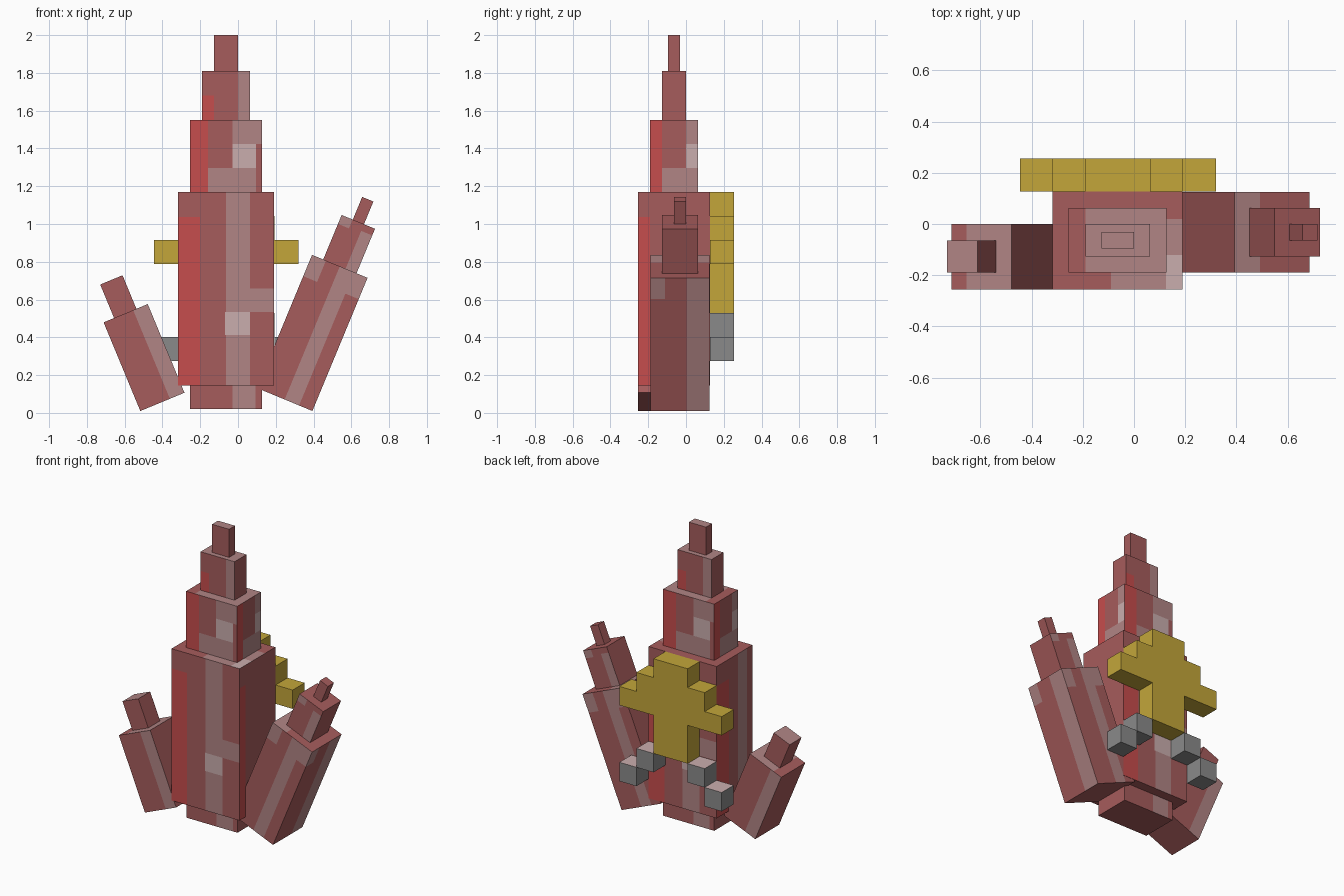
import bpy, bmesh, math
from mathutils import Vector

old = bpy.data.objects.get("Cube")
if old:
    bpy.data.objects.remove(old, do_unlink=True)


def linear(c):
    c /= 255
    return c / 12.92 if c < 0.04 else ((c + 0.055) / 1.055) ** 2.4


def material(name, *rgb):
    col = [linear(c) for c in rgb] + [1]
    m = bpy.data.materials.new(name)
    m.use_nodes = True
    m.diffuse_color = col
    m.node_tree.nodes["Principled BSDF"].inputs["Base Color"].default_value = col
    return m


ROSE = material("dusty_rose", 166, 92, 92)
RED = material("bright_red", 198, 77, 77)
PINK = material("greyish_pink", 177, 133, 133)
PALE = material("pale_pink", 202, 174, 174)
GOLD = material("gold", 195, 166, 58)
GREY = material("grey", 138, 138, 138)

# Each side: outward normal, then the u (rightward) and v (upward) directions
SIDES = {
    "front": ((0, -1, 0), (1, 0, 0), (0, 0, 1)),
    "back": ((0, 1, 0), (-1, 0, 0), (0, 0, 1)),
    "right": ((1, 0, 0), (0, 1, 0), (0, 0, 1)),
    "left": ((-1, 0, 0), (0, -1, 0), (0, 0, 1)),
    "top": ((0, 0, 1), (1, 0, 0), (0, 1, 0)),
}


def box(name, x, y, z, base=ROSE, patches=(), tilt=0):
    """Box with patches (sides, u0, u1, v0, v1, material), u and v being face fractions."""
    size = Vector((x[1] - x[0], y[1] - y[0], z[1] - z[0]))
    mid = Vector((sum(x), sum(y), sum(z))) / 2
    bm = bmesh.new()
    bmesh.ops.create_cube(bm, size=1)
    mats = [base]
    for sides, u0, u1, v0, v1, mat in patches:
        if mat not in mats:
            mats.append(mat)
        for side in sides.split():
            n, u, v = (Vector(d) for d in SIDES[side])

            def side_faces():
                bm.normal_update()
                return [f for f in bm.faces if f.normal.dot(n) > 0.9]

            # Cut the patch outline into this side only
            for axis, t in ((u, u0), (u, u1), (v, v0), (v, v1)):
                if 0 < t < 1:
                    faces = side_faces()
                    edges = {e for f in faces for e in f.edges}
                    verts = {w for f in faces for w in f.verts}
                    bmesh.ops.bisect_plane(bm, geom=faces + list(edges) + list(verts),
                                           plane_co=axis * (t - 0.5), plane_no=axis)
            for f in side_faces():
                c = f.calc_center_median()
                if u0 < c.dot(u) + 0.5 < u1 and v0 < c.dot(v) + 0.5 < v1:
                    f.material_index = mats.index(mat)
    for w in bm.verts:
        w.co = Vector(a * b for a, b in zip(w.co, size)) + mid
    mesh = bpy.data.meshes.new(name)
    bm.to_mesh(mesh)
    bm.free()
    for m in mats:
        mesh.materials.append(m)
    ob = bpy.data.objects.new(name, mesh)
    ob.rotation_euler.y = math.radians(tilt)
    bpy.context.scene.collection.objects.link(ob)
    return ob


WIDE, NARROW, ROUND = "front back", "left right", "front back left right"

# Central tower, from the foot to the tip
box("tower_foot", (-.255, .127), (-.187, .063), (.02, .15), ROSE,
    [(WIDE, .59, .91, 0, 1, PINK)])
box("tower_body", (-.318, .19), (-.255, .127), (.145, 1.17), ROSE, [
    (WIDE, 0, .23, 0, .87, RED),
    (WIDE, .5, .75, 0, 1, PINK),
    (WIDE, .75, 1, .38, .5, PINK),
    (WIDE, .49, .75, .26, .38, PALE),
    ("right", 0, .17, 0, .87, RED),
    ("left", 0, .34, 0, .87, RED),
    ("left", .6, .85, 0, 1, PINK),
    ("top", .87, 1, .35, .72, PINK),
    ("top", .87, 1, 0, .35, PALE),
    ("top", .45, .87, 0, .17, PINK)])
box("tower_shoulder", (-.255, .127), (-.19, .063), (1.17, 1.55), ROSE, [
    (WIDE, 0, .25, 0, 1, RED),
    (WIDE, .25, .59, 0, .33, PINK),
    (WIDE, .59, .92, 0, 1, PINK),
    (WIDE, .92, 1, .67, 1, PINK),
    (WIDE, .59, .92, .33, .67, PALE),
    (NARROW, 0, .25, 0, 1, RED),
    (NARROW, .25, .75, 0, .33, PINK),
    (NARROW, .75, 1, 0, 1, PINK),
    (NARROW, .75, 1, .33, .67, PALE),
    ("top", .17, 1, 0, 1, PINK)])
box("tower_neck", (-.19, .063), (-.127, 0), (1.55, 1.81), ROSE, [
    (WIDE, 0, .25, 0, .5, RED),
    (WIDE, .75, 1, 0, 1, PINK),
    ("top", 0, 1, 0, 1, PINK)])
box("tower_tip", (-.127, 0), (-.095, -.032), (1.81, 2), ROSE,
    [("top", 0, 1, 0, 1, PINK)])

# Large shard leaning to +x
LEAN = 22.5
box("large_shard_body", (.042, .36), (-.189, .125), (.16, .923), ROSE, [
    (WIDE, .5, .76, 0, 1, PINK),
    (WIDE, .76, 1, .84, 1, PINK),
    (WIDE, 0, .25, .84, 1, PINK),
    ("right", .62, 1, 0, 1, PINK),
    ("right", 0, .25, .84, 1, PINK),
    ("top", 0, .34, 0, 1, PINK)], LEAN)
box("large_shard_neck", (.106, .297), (-.127, .063), (.923, 1.178), ROSE, [
    (WIDE, .67, 1, 0, .85, PINK),
    (WIDE, 0, .33, .8, 1, PINK)], LEAN)
box("large_shard_tip", (.17, .234), (-.064, 0), (1.178, 1.308), ROSE, (), LEAN)

# Small shard leaning to -x
box("small_shard_body", (-.474, -.221), (-.255, 0), (.207, .715), ROSE, [
    (WIDE, .67, 1, 0, 1, PINK),
    ("top", .25, 1, 0, 1, PINK)], -LEAN)
box("small_shard_tip", (-.414, -.286), (-.19, -.064), (.715, .907), ROSE,
    [("top", 0, 1, 0, 1, PINK)], -LEAN)

# Blocky emblem on the back: arrow rows of half width in cells, then a stem
CELL, CX, DEPTH = .1275, -.063, (.127, .255)
rows = [("tip", 1, 1.043, 1.17), ("middle", 2, .915, 1.043),
        ("arms", 3, .788, .915), ("stem", 1, .53, .788)]
for part, cells, low, high in rows:
    half = cells * CELL
    box("emblem_" + part, (CX - half, CX + half), DEPTH, (low, high), GOLD)

# Grey cubes stepping out below the stem
for label, s in (("left", 1), ("right", -1)):
    for level, step in (("upper", 1), ("lower", 2)):
        xs = sorted((CX + s * step * CELL, CX + s * (step + 1) * CELL))
        top = .53 - (step - 1) * CELL
        box(f"{level}_{label}_cube", xs, DEPTH, (top - CELL, top), GREY,
            [("top", 0, 1, 0, 1, PALE)])
